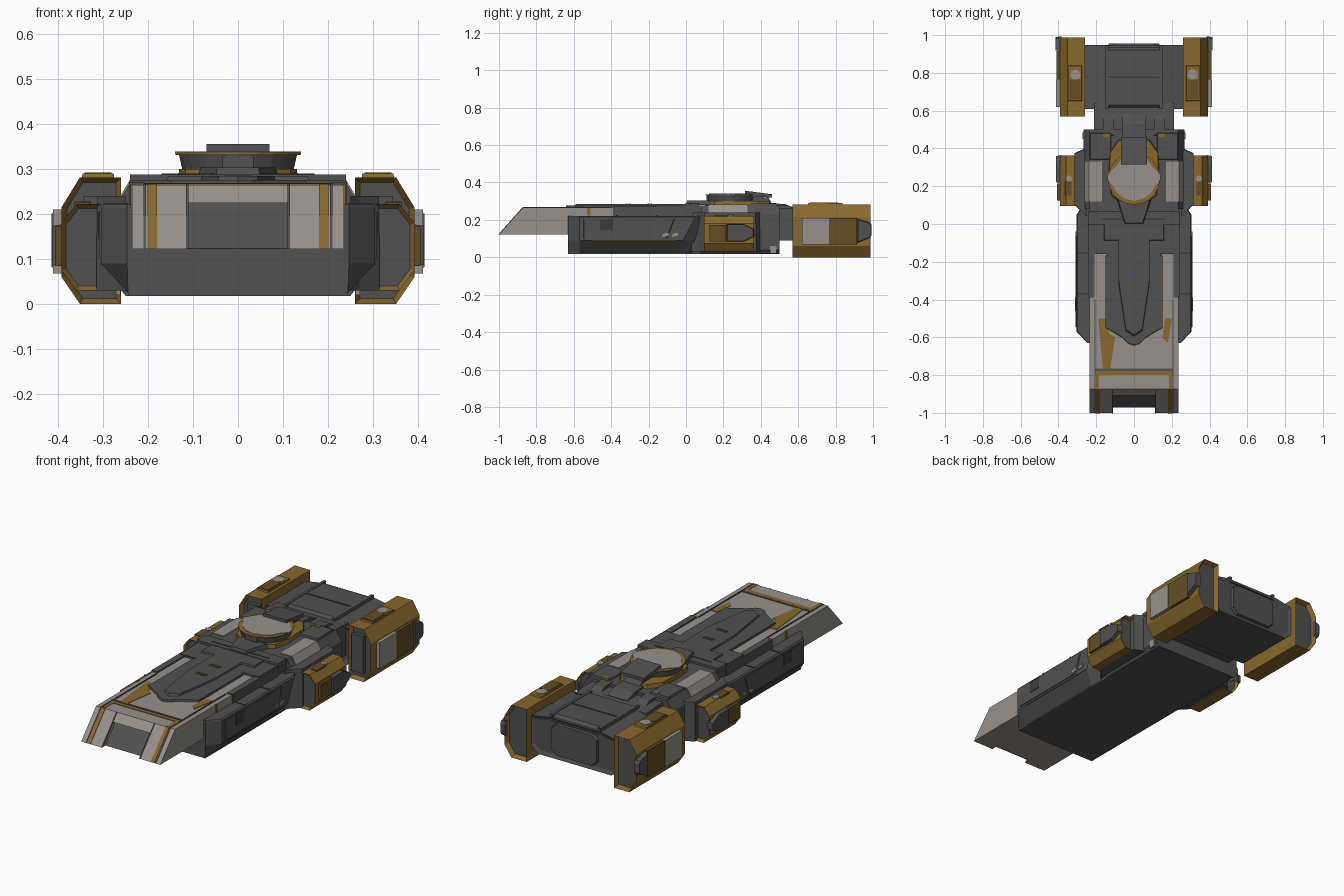
import bpy, bmesh, math
from mathutils import Vector


def material(name, r, g, b):
    m = bpy.data.materials.new(name)
    m.diffuse_color = (r, g, b, 1)
    return m


DARK = material("dark_grey", 0.082, 0.082, 0.082)
LIGHT = material("light_grey", 0.31, 0.285, 0.26)
GOLD = material("ochre_yellow", 0.25, 0.138, 0.026)
BROWN = material("dark_ochre", 0.125, 0.075, 0.018)
BLACK = material("deep_grey", 0.045, 0.045, 0.047)


def loft(name, rings, mat, mirror=False, cap=None):
    """Skin matching rings of points; cap=(thickness, depth, material) insets both ends."""
    bm = bmesh.new()
    vs = [[bm.verts.new(p) for p in r] for r in rings]
    n = len(rings[0])
    for a, b in zip(vs, vs[1:]):
        for i in range(n):
            bm.faces.new((a[i], a[(i + 1) % n], b[(i + 1) % n], b[i]))
    caps = [bm.faces.new(vs[0]), bm.faces.new(vs[-1])]
    bmesh.ops.recalc_face_normals(bm, faces=bm.faces[:])
    if cap:
        for f in caps:
            bmesh.ops.inset_region(bm, faces=[f], thickness=cap[0], depth=cap[1], use_even_offset=True)
            f.material_index = 1
    me = bpy.data.meshes.new(name)
    bm.to_mesh(me)
    bm.free()
    me.materials.append(mat)
    if cap:
        me.materials.append(cap[2])
    o = bpy.data.objects.new(name, me)
    bpy.context.collection.objects.link(o)
    if mirror:
        o.modifiers.new("mirror", 'MIRROR').use_mirror_merge = False
    return o


def prism(name, pts, axis, a, b, mat, mirror=False, shrink=1.0, cap=None):
    """Extrude a 2D outline along an axis; shrink scales the far end."""
    c = sum((Vector(p) for p in pts), Vector((0, 0))) / len(pts)

    def place(p, t):
        return {'x': (t, p[0], p[1]), 'y': (p[0], t, p[1]), 'z': (p[0], p[1], t)}[axis]
    far = [c + (Vector(p) - c) * shrink for p in pts]
    return loft(name, [[place(p, a) for p in pts], [place(p, b) for p in far]], mat, mirror, cap)


def box(name, x0, x1, y0, y1, z0, z1, mat, mirror=False, shrink=1.0):
    return prism(name, [(x0, y0), (x1, y0), (x1, y1), (x0, y1)], 'z', z0, z1, mat, mirror, shrink)


def sym(half):
    """Complete a half outline across x = 0."""
    return half + [(-x, y) for x, y in reversed(half) if abs(x) > 1e-6]


def disc(name, cx, cy, r, z0, z1, mat, n=20, mirror=False, shrink=1.0):
    pts = [(cx + r * math.cos(2 * math.pi * i / n), cy + r * math.sin(2 * math.pi * i / n)) for i in range(n)]
    return prism(name, pts, 'z', z0, z1, mat, mirror, shrink)


# --- lower hull and side sponsons ---
box("lower_hull", -0.245, 0.245, -0.63, 0.1, 0.018, 0.222, DARK)
section = [(0.2, 0.02), (0.245, 0.025), (0.305, 0.09), (0.305, 0.215), (0.298, 0.222), (0.2, 0.222)]
loft("side_sponson", [[(min(x, 0.247), -0.63, z) for x, z in section],
                      [(x, -0.57, z) for x, z in section],
                      [(x, -0.05 + 0.5 * (z - 0.02), z) for x, z in section],
                      [(min(x, 0.25), 0.03 + 0.5 * (z - 0.02), z) for x, z in section]], DARK, True)
prism("sponson_panel", [(-0.55, 0.1), (-0.1, 0.1), (-0.06, 0.205), (-0.55, 0.205)], 'x', 0.303, 0.309, DARK, True, 0.98)
box("sponson_trim", 0.30, 0.307, -0.5, -0.06, 0.088, 0.094, BROWN, True)
box("sponson_hatch", 0.30, 0.312, -0.46, -0.39, 0.145, 0.205, BLACK, True)
for i, y in enumerate((-0.37, -0.155)):
    box(f"sponson_slot_{i}", 0.245, 0.3, y - 0.004, y + 0.004, 0.22, 0.225, BLACK, True)
for i, y in enumerate((-0.13, -0.08)):
    prism(f"sponson_chip_{i}", [(y, 0.11), (y + 0.035, 0.115), (y + 0.04, 0.13), (y + 0.01, 0.128)], 'x', 0.305, 0.311, LIGHT, True)

# --- prow with recessed nose ---
prism("prow_side", [(-1, 0.122), (-0.873, 0.265), (-0.1, 0.265), (-0.1, 0.122)], 'x', 0.112, 0.236, LIGHT, True)
prism("prow_centre", [(-0.965, 0.122), (-0.876, 0.225), (-0.908, 0.225), (-0.873, 0.265), (-0.1, 0.265), (-0.1, 0.122)],
      'x', -0.112, 0.112, LIGHT)
prism("nose_recess_panel", [(-0.972, 0.123), (-0.881, 0.226), (-0.87, 0.224), (-0.96, 0.123)], 'x', -0.111, 0.111, DARK)


def nose_strip(name, x0, x1, mat):
    prism(name, [(-1.002, 0.123), (-0.875, 0.267), (-0.87, 0.264), (-0.99, 0.123)], 'x', x0, x1, mat, True)


nose_strip("nose_stripe", 0.18, 0.201, GOLD)
nose_strip("nose_seam", 0.205, 0.21, DARK)
nose_strip("nose_recess_edge", 0.11, 0.116, DARK)
box("prow_edge_seam", 0.203, 0.209, -0.872, -0.4, 0.262, 0.269, DARK, True)
box("prow_cross_seam", -0.21, 0.21, -0.777, -0.765, 0.262, 0.269, DARK)
box("prow_cross_stripe", -0.203, 0.203, -0.8, -0.779, 0.262, 0.268, GOLD)
box("prow_corner_stripe", 0.185, 0.202, -0.87, -0.8, 0.262, 0.268, GOLD, True)
prism("prow_left_stripe", [(-0.165, -0.765), (-0.125, -0.765), (-0.1, -0.6), (-0.13, -0.58), (-0.15, -0.5), (-0.19, -0.5)],
      'z', 0.262, 0.2675, GOLD)
prism("prow_right_stripe", [(0.15, -0.6), (0.18, -0.63), (0.2, -0.5), (0.165, -0.5)], 'z', 0.262, 0.2675, GOLD)
box("prow_side_stripe", 0.23, 0.239, -0.53, -0.51, 0.223, 0.267, GOLD, True)
box("prow_side_rail", 0.208, 0.243, -0.39, 0.0, 0.2, 0.272, DARK, True)

# --- forward deck armour ---
prism("deck_armour", sym([(0, -0.645), (0.03, -0.635), (0.06, -0.605), (0.152, -0.55), (0.152, -0.17), (0.12, -0.13), (0.12, 0.02)]),
      'z', 0.255, 0.276, DARK, shrink=0.985)
prism("deck_ridge", sym([(0, -0.6), (0.045, -0.57), (0.085, -0.3), (0.085, 0.02)]), 'z', 0.27, 0.285, DARK, shrink=0.95)
for i, y in enumerate((-0.32, -0.305, -0.205, -0.19)):
    box(f"deck_mark_{i}", -0.03, 0.03, y, y + 0.007, 0.28, 0.287, BROWN)

# --- rear hull ---
prism("rear_hull", sym([(0.25, 0.018), (0.268, 0.04), (0.268, 0.225), (0.235, 0.278)]), 'y', 0.08, 0.5, DARK)
box("shoulder_deck", -0.235, 0.235, -0.16, 0.1, 0.2, 0.276, DARK)
box("shoulder_bar", -0.24, 0.24, -0.005, 0.07, 0.26, 0.288, DARK)
box("shoulder_groove", -0.17, 0.17, 0.02, 0.03, 0.284, 0.29, BLACK)
box("shoulder_block", 0.07, 0.16, -0.09, 0.0, 0.27, 0.285, DARK, True, 0.9)
prism("shoulder_light_panel", [(0.271, 0.225), (0.238, 0.281), (0.17, 0.281), (0.17, 0.275), (0.23, 0.275), (0.262, 0.225)],
      'y', 0.12, 0.33, LIGHT, True)
box("rear_deck_block", 0.12, 0.235, 0.34, 0.485, 0.27, 0.287, DARK, True, 0.93)
box("rear_deck_mark", 0.13, 0.165, 0.46, 0.48, 0.284, 0.29, GOLD, True)
box("rear_hull_chip", 0.262, 0.272, 0.45, 0.485, 0.02, 0.06, LIGHT, True)

# --- turret ---
prism("turret_ring", sym([(0.05, 0.1), (0.12, 0.15), (0.135, 0.24), (0.13, 0.38), (0.08, 0.45)]), 'z', 0.27, 0.3, GOLD, shrink=0.97)
disc("turret_base", 0, 0.24, 0.122, 0.29, 0.334, DARK, shrink=1.08)
prism("turret_front_block", sym([(0.05, 0.0), (0.09, 0.13)]), 'z', 0.28, 0.304, DARK, shrink=0.92)
disc("turret_brim", 0, 0.24, 0.138, 0.332, 0.337, GOLD)
prism("turret_top", sym([(0, 0.122), (0.05, 0.135), (0.09, 0.165), (0.11, 0.2), (0.14, 0.235), (0.14, 0.262),
                         (0.1, 0.3), (0.07, 0.34)]), 'z', 0.333, 0.34, LIGHT)
prism("turret_rear_hatch", [(0.315, 0.325), (0.315, 0.356), (0.46, 0.337), (0.46, 0.32)], 'x', -0.07, 0.07, DARK)
prism("turret_tail", [(0.33, 0.27), (0.33, 0.325), (0.44, 0.32), (0.47, 0.27)], 'x', -0.05, 0.05, DARK)
box("turret_sensor", -0.035, 0.035, 0.11, 0.16, 0.3, 0.33, DARK)

# --- neck joining the rear engine block ---
prism("neck", [(0.48, 0.09), (0.64, 0.09), (0.64, 0.255), (0.55, 0.262), (0.48, 0.262)], 'x', -0.212, 0.212, DARK)
prism("neck_ramp", [(0.45, 0.25), (0.45, 0.29), (0.53, 0.284), (0.585, 0.262), (0.585, 0.25)], 'x', -0.06, 0.06, DARK)
prism("neck_fairing", [(0.45, 0.25), (0.47, 0.28), (0.55, 0.276), (0.59, 0.25)], 'x', 0.105, 0.165, DARK, True)

# --- rear engine block ---
block = sym([(0.22, 0.04), (0.265, 0.08), (0.265, 0.235), (0.16, 0.255)])
prism("engine_block", block, 'y', 0.61, 0.948, DARK, cap=(0.02, -0.008, DARK))
prism("engine_block_spine", [(0.6, 0.24), (0.63, 0.27), (0.92, 0.27), (0.948, 0.24)], 'x', -0.14, 0.14, DARK)
box("engine_seam", -0.255, 0.255, 0.772, 0.782, 0.235, 0.2385, BLACK)
box("spine_seam", -0.14, 0.14, 0.772, 0.782, 0.265, 0.2725, BLACK)
box("spine_edge", 0.135, 0.15, 0.61, 0.945, 0.24, 0.273, DARK, True)
prism("exhaust_panel", sym([(0.11, 0.06), (0.14, 0.09), (0.14, 0.21), (0.11, 0.235)]), 'y', 0.93, 0.955, DARK, shrink=0.95)

# --- rear engine pods ---
pod = [(0.26, 0.0), (0.352, 0.0), (0.393, 0.06), (0.393, 0.215), (0.352, 0.282), (0.26, 0.282)]
prism("rear_pod", pod, 'y', 0.57, 0.987, GOLD, True, cap=(0.012, -0.025, DARK))
box("rear_pod_light_panel", 0.39, 0.412, 0.62, 0.765, 0.068, 0.21, LIGHT, True)
box("rear_pod_brown_panel", 0.39, 0.409, 0.765, 0.915, 0.068, 0.21, BROWN, True)
prism("rear_pod_nozzle", [(0.915, 0.075), (0.985, 0.105), (0.993, 0.12), (0.993, 0.17), (0.985, 0.185), (0.915, 0.208)],
      'x', 0.385, 0.415, DARK, True, 0.9)
box("rear_pod_top_plate", 0.275, 0.348, 0.65, 0.84, 0.278, 0.29, GOLD, True, 0.95)
box("rear_pod_top_vent", 0.282, 0.342, 0.66, 0.765, 0.285, 0.293, BROWN, True)
disc("rear_pod_top_cap", 0.31, 0.79, 0.028, 0.284, 0.293, LIGHT, 10, True)
box("rear_pod_front_bulkhead", 0.275, 0.345, 0.574, 0.6, 0.04, 0.24, DARK, True)

# --- front engine pods and pylons ---
prism("front_pylon", [(0.25, 0.03), (0.27, 0.06), (0.315, 0.1), (0.315, 0.375), (0.26, 0.4), (0.25, 0.4)], 'z', 0.03, 0.24, DARK, True, 0.98)
small = [(0.29, 0.03), (0.36, 0.03), (0.393, 0.075), (0.393, 0.18), (0.36, 0.222), (0.29, 0.222)]
prism("front_pod", small, 'y', 0.095, 0.363, GOLD, True, cap=(0.01, -0.015, DARK))
box("front_pod_panel", 0.39, 0.407, 0.125, 0.215, 0.085, 0.172, BROWN, True)
prism("front_pod_nozzle", [(0.215, 0.083), (0.31, 0.083), (0.365, 0.11), (0.365, 0.15), (0.31, 0.178), (0.215, 0.178)],
      'x', 0.385, 0.413, DARK, True, 0.92)
box("front_pod_top_vent", 0.33, 0.365, 0.15, 0.225, 0.218, 0.227, BROWN, True)
disc("front_pod_top_cap", 0.345, 0.24, 0.017, 0.218, 0.228, LIGHT, 10, True)
